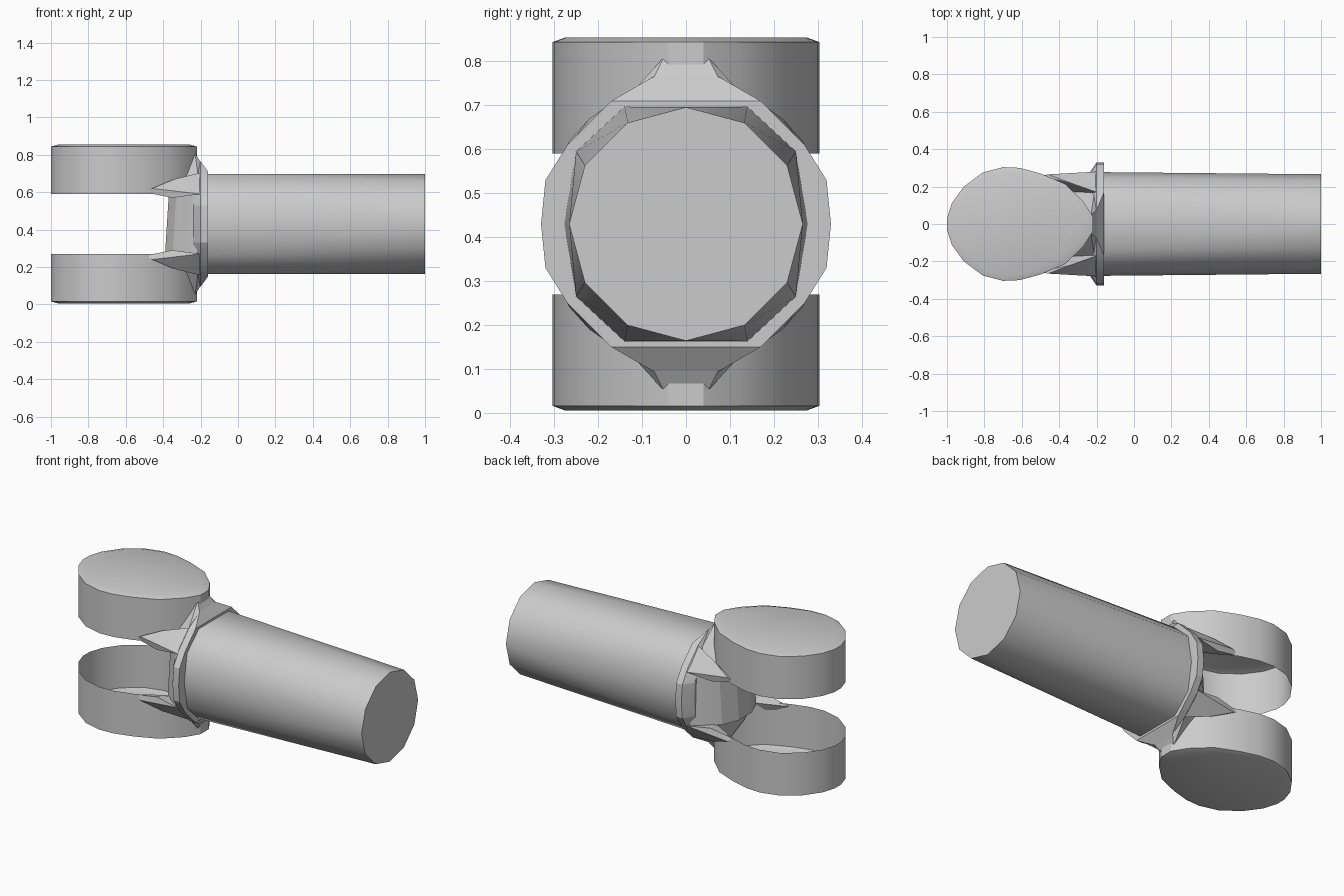
import bpy, bmesh, math
from mathutils import Vector

cube = bpy.data.objects.get("Cube")
if cube:
    bpy.data.objects.remove(cube, do_unlink=True)

MID = 0.43  # height of the shaft axis

grey = bpy.data.materials.new("plain grey")
grey.use_nodes = True
COLOUR = (0.6, 0.6, 0.6, 1)
grey.diffuse_color = COLOUR
grey.node_tree.nodes["Principled BSDF"].inputs["Base Color"].default_value = COLOUR


def finish(name, bm, angle=30):
    bmesh.ops.recalc_face_normals(bm, faces=bm.faces)
    mesh = bpy.data.meshes.new(name)
    bm.to_mesh(mesh)
    bm.free()
    mesh.materials.append(grey)
    obj = bpy.data.objects.new(name, mesh)
    bpy.context.collection.objects.link(obj)
    bpy.ops.object.select_all(action="DESELECT")
    obj.select_set(True)
    bpy.context.view_layer.objects.active = obj
    bpy.ops.object.shade_smooth_by_angle(angle=math.radians(angle))
    return obj


def hull(name, points, angle=15):
    bm = bmesh.new()
    for p in points:
        bm.verts.new(p)
    res = bmesh.ops.convex_hull(bm, input=bm.verts)
    loose = set(res["geom_interior"] + res["geom_unused"])
    bmesh.ops.delete(bm, geom=[g for g in loose if isinstance(g, bmesh.types.BMVert)],
                     context="VERTS")
    bmesh.ops.dissolve_limit(bm, angle_limit=0.02, verts=bm.verts, edges=bm.edges)
    return finish(name, bm, angle)


def ring(x, quarter):
    """Mirror a quarter outline of (y, z offset) into a full section at x."""
    return [(x, a * y, MID + b * z) for y, z in quarter for a in (1, -1) for b in (1, -1)]


# Shaft: a round outer end that blends into a flat-topped inner section
inner = ring(-0.16, [(0.14, 0.267), (0.25, 0.165), (0.277, 0)])
outer = [(1, 0.266 * math.sin(k * math.pi / 6), MID + 0.266 * math.cos(k * math.pi / 6))
         for k in range(12)]
hull("shaft", inner + outer, 32)

# Collar between shaft and fork
hull("collar",
     ring(-0.16, [(0.14, 0.268), (0.17, 0.28), (0.27, 0.18), (0.32, 0.1), (0.33, 0)])
     + ring(-0.2, [(0.075, 0.335), (0.17, 0.28), (0.27, 0.18), (0.32, 0.1), (0.33, 0)])
     + ring(-0.24, [(0.06, 0.27), (0.2, 0.2), (0.26, 0.1), (0.27, 0)]))

# Rounded web in the throat of the fork
web = [(-0.2, 0.27), (-0.26, 0.23), (-0.33, 0.16), (-0.37, 0.06)]
hull("throat_web", [(x - 0.02 * (z < MID), a * y, z)
                    for x, y in web for a in (1, -1) for z in (0.27, 0.59)])

# Half outline of each fork cup, from the tip to the collar
HALF = [(-1, 0.03), (-0.975, 0.11), (-0.91, 0.2), (-0.81, 0.275), (-0.7, 0.304),
        (-0.61, 0.3), (-0.5, 0.27), (-0.37, 0.215), (-0.27, 0.12), (-0.22, 0.04)]
OUTLINE = HALF + [(x, -y) for x, y in reversed(HALF)]


def cup(name, s):
    """Open cup with a slightly domed cap; s is the side of the axis it is on."""
    bm = bmesh.new()
    loops = []
    for scale, height in ((1, 0.16), (1, 0.414), (0.9, 0.425)):
        loops.append([bm.verts.new((-0.61 + (x + 0.61) * scale, y * scale, MID + s * height))
                      for x, y in OUTLINE])
    for low, high in zip(loops, loops[1:]):
        for i in range(len(low)):
            j = (i + 1) % len(low)
            bm.faces.new((low[i], low[j], high[j], high[i]))
    bm.faces.new(loops[-1])
    return finish(name, bm)


for s, level in ((1, "upper"), (-1, "lower")):
    cup(level + "_fork_cup", s)
    # Bridge joining the cup to the collar
    hull(level + "_bridge", [(x, a * y, MID + s * z) for a in (1, -1) for x, y, z in (
        (-0.36, 0.08, 0.15), (-0.33, 0.18, 0.15), (-0.2, 0.25, 0.16),
        (-0.2, 0.075, 0.33), (-0.23, 0.05, 0.38), (-0.3, 0.12, 0.25))])
    # Tapered gussets running along the cup wall
    for a, side in ((1, "left"), (-1, "right")):
        hull(f"{level}_{side}_gusset", [(x, a * y, MID + s * z) for x, y, z in (
            (-0.5, 0.255, 0.17), (-0.46, 0.265, 0.19), (-0.35, 0.265, 0.14),
            (-0.2, 0.28, 0.16), (-0.2, 0.17, 0.275), (-0.34, 0.22, 0.24),
            (-0.3, 0.16, 0.16), (-0.4, 0.215, 0.16))])
